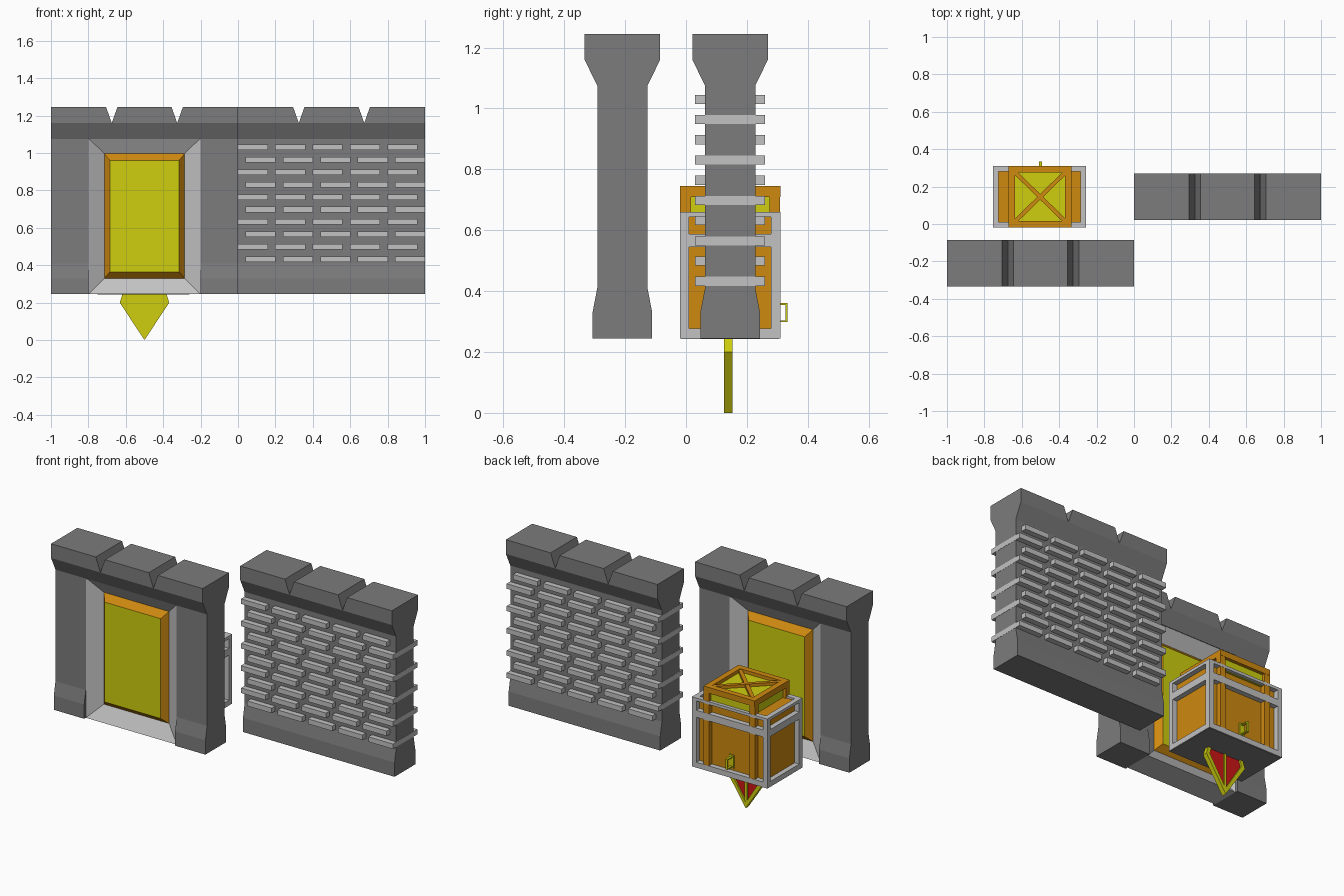
import bpy, bmesh, math
from mathutils import Vector, Matrix

if "Cube" in bpy.data.objects:
    bpy.data.objects.remove(bpy.data.objects["Cube"])


def material(name, rgb):
    m = bpy.data.materials.new(name)
    m.diffuse_color = (*rgb, 1)
    m.use_nodes = True
    m.node_tree.nodes["Principled BSDF"].inputs["Base Color"].default_value = m.diffuse_color
    return m


STONE = material("dark_stone", (0.2, 0.2, 0.2))
LIGHT = material("light_stone", (0.54, 0.54, 0.54))
ORANGE = material("orange_wood", (0.62, 0.25, 0.005))
YELLOW = material("yellow", (0.62, 0.62, 0.005))
RED = material("red", (0.62, 0.008, 0.008))


def finish(name, bm, mats):
    bmesh.ops.recalc_face_normals(bm, faces=bm.faces)
    me = bpy.data.meshes.new(name)
    bm.to_mesh(me)
    bm.free()
    for m in mats:
        me.materials.append(m)
    ob = bpy.data.objects.new(name, me)
    bpy.context.collection.objects.link(ob)
    return ob


def add_box(bm, x0, x1, y0, y1, z0, z1):
    c = Vector(((x0 + x1) / 2, (y0 + y1) / 2, (z0 + z1) / 2))
    s = (x1 - x0, y1 - y0, z1 - z0)
    bmesh.ops.create_cube(bm, size=1, matrix=Matrix.Translation(c) @ Matrix.Diagonal((*s, 1)))


def boxes(name, mat, items):
    bm = bmesh.new()
    for b in items:
        add_box(bm, *b)
    return finish(name, bm, [mat])


def add_prism(bm, pts, axis, a, b):
    """Extrude a profile of (u, z) points along x or y from a to b."""
    def at(u, z, t):
        return (t, u, z) if axis == "x" else (u, t, z)
    lo = [bm.verts.new(at(u, z, a)) for u, z in pts]
    hi = [bm.verts.new(at(u, z, b)) for u, z in pts]
    bm.faces.new(lo)
    bm.faces.new(hi)
    n = len(pts)
    for i in range(n):
        j = (i + 1) % n
        bm.faces.new((lo[i], lo[j], hi[j], hi[i]))


# half depth of the wall by height
HALF = [(0.098, 0.245), (0.098, 0.33), (0.0825, 0.41), (0.0825, 1.075), (0.124, 1.16)]


def wall(name, x0, yc, spans):
    bm = bmesh.new()
    for a, b, first in spans:
        half = HALF[first:]
        prof = [(yc + h, z) for h, z in half] + [(yc - h, z) for h, z in reversed(half)]
        add_prism(bm, prof, "x", x0 + a, x0 + b)
    # three battlement blocks with V notches between them
    g = 0.03
    for lo, hi, l, r in ((0, 0.325, 0, g), (0.325, 0.675, g, g), (0.675, 1, g, 0)):
        pts = [(x0 + lo, 1.16), (x0 + hi, 1.16), (x0 + hi - r, 1.245), (x0 + lo + l, 1.245)]
        add_prism(bm, pts, "y", yc - 0.124, yc + 0.124)
    finish(name, bm, [STONE])


Y1, Y2 = -0.209, 0.145
wall("door_wall", -1, Y1, [(0, 0.2, 0), (0.2, 0.8, 3), (0.8, 1, 0)])
wall("brick_wall", 0, Y2, [(0, 1, 0)])

# double-sided door: sloped stone surround, raised orange bevel, yellow panel
rings = [(0.185, 0.365, 0.96, 0.069), (0.215, 0.33, 0.997, 0.033), (0.3, 0.245, 1.08, 0.0825)]
stack = [(h, a, b, -d) for h, a, b, d in rings] + [(h, a, b, d) for h, a, b, d in reversed(rings)]
bm = bmesh.new()
loops = [[bm.verts.new((-0.5 + sx * h, Y1 + d, z)) for sx, z in ((-1, a), (1, a), (1, b), (-1, b))]
         for h, a, b, d in stack]
for k, mi in enumerate((1, 0, 0, 0, 1)):
    for i in range(4):
        j = (i + 1) % 4
        f = bm.faces.new((loops[k][i], loops[k][j], loops[k + 1][j], loops[k + 1][i]))
        f.material_index = mi
for lp in (loops[0], loops[-1]):
    bm.faces.new(lp).material_index = 2
finish("door", bm, [LIGHT, ORANGE, YELLOW])

# protruding bricks in staggered rows, running through the wall
bricks = []
for row in range(10):
    z = 1.03 - 0.0664 * row
    for col in range(5):
        x = 0.2 * col + (0.04 if row % 2 else -0.001)
        bricks.append((x, x + 0.161, Y2 - 0.115, Y2 + 0.115, z - 0.015, z + 0.015))
boxes("bricks", LIGHT, bricks)

# crate
CX, CY = -0.505, 0.145
X0, X1, Y0, YB = CX - 0.249, CX + 0.249, CY - 0.165, CY + 0.165
T = 0.03
boxes("crate_body", ORANGE, [(X0 + T, X1 - T, Y0 + T, YB - T, 0.26, 0.648)])
boxes("crate_bottom", STONE, [(X0 + 0.004, X1 - 0.004, Y0 + 0.004, YB - 0.004, 0.243, 0.258)])
frame = [(x, x + T, y, y + T, 0.245, 0.66) for x in (X0, X1 - T) for y in (Y0, YB - T)]
for a, b in ((0.245, 0.277), (0.545, 0.587), (0.643, 0.66)):
    frame += [(X0 + T, X1 - T, y, y + T, a, b) for y in (Y0, YB - T)]
    frame += [(x, x + T, Y0 + T, YB - T, a, b) for x in (X0, X1 - T)]
boxes("crate_frame", LIGHT, frame)

# raised lid with corner posts, rim and crossed braces
L0, L1, P = -0.67, -0.333, 0.035
posts = [(x, x + P, y, y + P, 0.26, 0.71) for x in (L0, L1 - P) for y in (Y0 + 0.001, YB - P - 0.001)]
posts += [(L0, L1, y, y + P, 0.71, 0.745) for y in (Y0, YB - P)]
posts += [(x, x + P, Y0 + P, YB - P, 0.71, 0.745) for x in (L0, L1 - P)]
boxes("lid_frame", ORANGE, posts)
boxes("lid_panel", YELLOW, [(L0 + 0.02, L1 - 0.02, Y0 + 0.02, YB - 0.02, 0.64, 0.725)])
lx, ly = L1 - L0 - 2 * P, YB - Y0 - 2 * P
for s in (1, -1):
    ob = boxes("lid_brace", ORANGE, [(-math.hypot(lx, ly) / 2, math.hypot(lx, ly) / 2,
                                      -0.011, 0.011, -0.012, 0.012)])
    ob.location = ((L0 + L1) / 2, CY, 0.73 + 0.001 * s)
    ob.rotation_euler.z = s * math.atan2(ly, lx)

# latch loop on the back of the crate
boxes("latch", YELLOW, [(-0.507, -0.493, YB - T - 0.01, 0.333, 0.298, 0.304),
                        (-0.507, -0.493, YB - T - 0.01, 0.333, 0.355, 0.361),
                        (-0.507, -0.493, 0.327, 0.333, 0.304, 0.355),
                        (-0.515, -0.485, YB - T - 0.01, YB - T + 0.006, 0.29, 0.369)])

# pointed pendant below the crate: yellow front, red back with yellow ribs
shape = [(-0.5, 0.0), (-0.368, 0.2), (-0.385, 0.255), (-0.615, 0.255), (-0.632, 0.2)]
inner = [(-0.5 + (x + 0.5) * 0.82, 0.035 + z * 0.863) for x, z in shape]
bm = bmesh.new()
add_prism(bm, shape, "y", 0.125, 0.135)
for i in (0, 1, 3, 4):
    j = (i + 1) % 5
    add_prism(bm, [shape[i], shape[j], inner[j], inner[i]], "y", 0.135, 0.152)
add_box(bm, -0.508, -0.492, 0.135, 0.15, 0.03, 0.255)
finish("pendant_frame", bm, [YELLOW])
bm = bmesh.new()
add_prism(bm, inner, "y", 0.134, 0.142)
finish("pendant_panel", bm, [RED])
